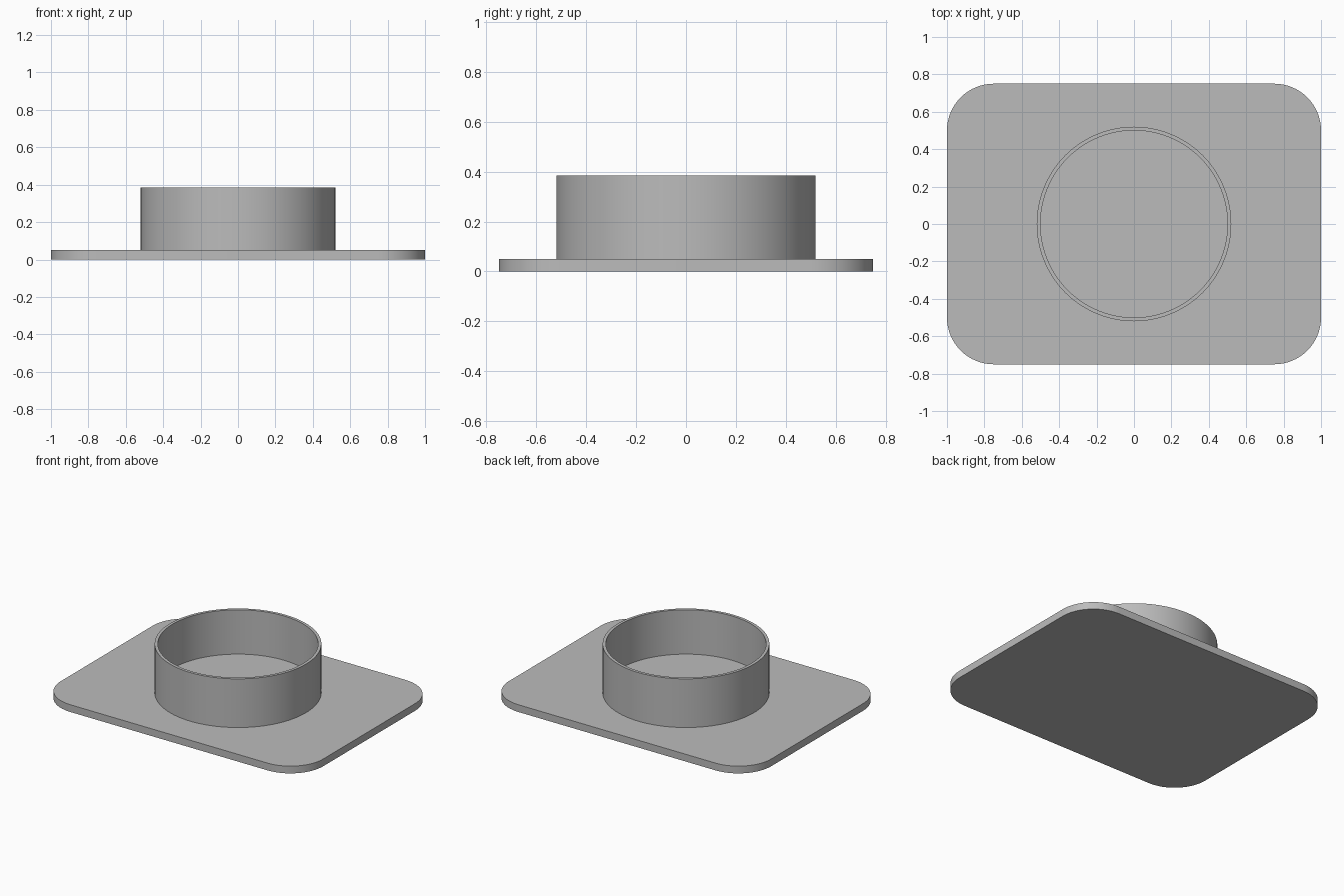
import bpy
import math

cube = bpy.data.objects.get("Cube")
if cube:
    bpy.data.objects.remove(cube, do_unlink=True)

GREY = (0.5, 0.5, 0.5, 1.0)
grey = bpy.data.materials.new("plain grey")
grey.use_nodes = True
grey.diffuse_color = GREY
grey.node_tree.nodes["Principled BSDF"].inputs["Base Color"].default_value = GREY


def make_object(name, verts, faces):
    mesh = bpy.data.meshes.new(name)
    mesh.from_pydata(verts, [], faces)
    mesh.materials.append(grey)
    obj = bpy.data.objects.new(name, mesh)
    bpy.context.collection.objects.link(obj)
    bpy.ops.object.select_all(action="DESELECT")
    obj.select_set(True)
    bpy.context.view_layer.objects.active = obj
    bpy.ops.object.shade_smooth_by_angle(angle=math.radians(30))
    return obj


def rounded_plate(name, half_x, half_y, radius, height, steps=16):
    """Extruded rectangle with rounded corners."""
    outline = []
    for i, (sx, sy) in enumerate([(1, 1), (-1, 1), (-1, -1), (1, -1)]):
        for k in range(steps + 1):
            a = math.pi / 2 * (i + k / steps)
            outline.append((sx * (half_x - radius) + radius * math.cos(a),
                            sy * (half_y - radius) + radius * math.sin(a)))
    n = len(outline)
    verts = [(x, y, z) for z in (0, height) for x, y in outline]
    faces = [(i, (i + 1) % n, n + (i + 1) % n, n + i) for i in range(n)]
    faces += [tuple(reversed(range(n))), tuple(range(n, 2 * n))]
    return make_object(name, verts, faces)


def lathe(name, profile, segments=96):
    """Turn a profile of (radius, z) about the z axis, closing its end with a disc."""
    verts = [(r * math.cos(2 * math.pi * s / segments),
              r * math.sin(2 * math.pi * s / segments), z)
             for r, z in profile for s in range(segments)]
    faces = []
    for p in range(len(profile) - 1):
        a, b = p * segments, (p + 1) * segments
        for s in range(segments):
            t = (s + 1) % segments
            faces.append((a + s, a + t, b + t, b + s))
    last = (len(profile) - 1) * segments
    faces.append(tuple(range(last, last + segments)))
    return make_object(name, verts, faces)


# Flat base with rounded corners
rounded_plate("base_plate", 1.0, 0.75, 0.25, 0.05)

# Thin-walled open cup with a raised inner floor
lathe("round_cup", [(0.52, 0.05), (0.52, 0.385), (0.5, 0.385), (0.5, 0.08)])
